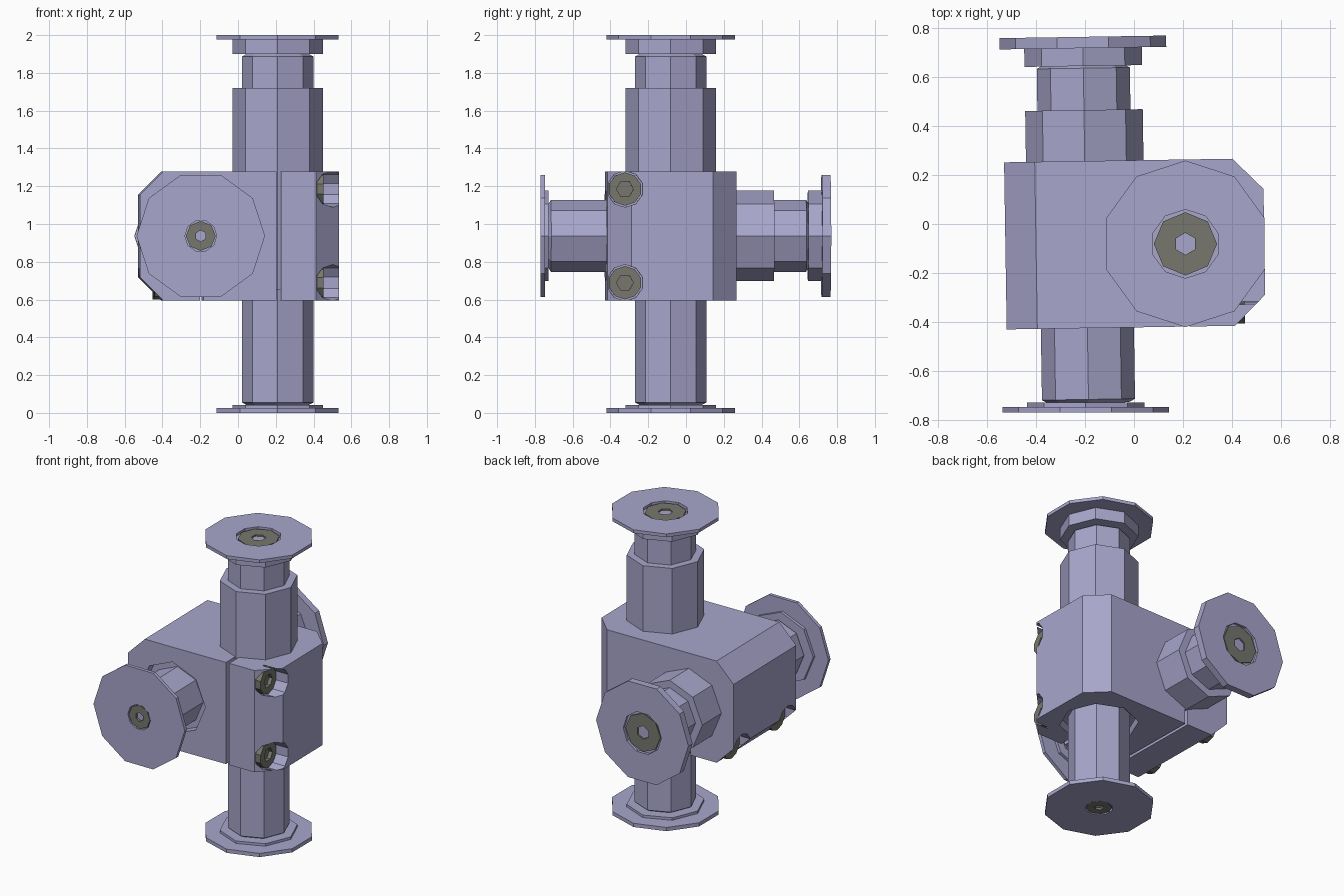
import bpy, bmesh, math
from mathutils import Matrix, Vector

cube = bpy.data.objects.get("Cube")
if cube:
    bpy.data.objects.remove(cube, do_unlink=True)


def material(name, rgb):
    m = bpy.data.materials.new(name)
    m.use_nodes = True
    m.diffuse_color = (*rgb, 1)
    m.node_tree.nodes["Principled BSDF"].inputs["Base Color"].default_value = (*rgb, 1)
    return m


LILAC = material("lilac metal", (0.39, 0.38, 0.60))
GREY = material("dark bolt grey", (0.185, 0.185, 0.155))


def make(name, bm, mat, matrix=Matrix()):
    bmesh.ops.recalc_face_normals(bm, faces=bm.faces)
    bm.transform(matrix)
    mesh = bpy.data.meshes.new(name)
    bm.to_mesh(mesh)
    bm.free()
    mesh.materials.append(mat)
    ob = bpy.data.objects.new(name, mesh)
    bpy.context.collection.objects.link(ob)
    return ob


def lathe(name, profile, sides, matrix, mat=LILAC, phase=0):
    """Faceted solid turned round local z from (radius, height) points."""
    bm = bmesh.new()
    rings = []
    for r, z in profile:
        rings.append([bm.verts.new((r * math.cos(a), r * math.sin(a), z))
                      for a in (phase + 2 * math.pi * i / sides for i in range(sides))])
    for lo, hi in zip(rings, rings[1:]):
        for i in range(sides):
            j = (i + 1) % sides
            bm.faces.new((lo[i], lo[j], hi[j], hi[i]))
    bm.faces.new(rings[0])
    bm.faces.new(rings[-1])
    return make(name, bm, mat, matrix)


def box(name, lo, hi, matrix):
    bm = bmesh.new()
    bmesh.ops.create_cube(bm, size=1)
    lo, hi = Vector(lo), Vector(hi)
    for v in bm.verts:
        v.co = (lo + hi) / 2 + Vector(a * b for a, b in zip(v.co, hi - lo))
    return make(name, bm, LILAC, matrix)


def cut(ob, cutter):
    cutter.hide_render = True
    mod = ob.modifiers.new("cut", "BOOLEAN")
    mod.operation, mod.solver, mod.object = "DIFFERENCE", "EXACT", cutter
    bpy.context.view_layer.objects.active = ob
    bpy.ops.object.modifier_apply(modifier=mod.name)
    bpy.data.objects.remove(cutter, do_unlink=True)


def bolt(name, radius, socket, bottom, top, matrix, sides=8, phase=0):
    """Bolt head facing local +z with a hexagonal socket."""
    head = lathe(name, [(radius, bottom), (radius, top)], sides, matrix, GREY)
    cut(head, lathe("cutter", [(socket, top - 0.025), (socket, top + 0.05)], 6, matrix, GREY, phase))


def tube_assembly(prefix, frame, d, phase, foot_frame=None):
    """Clamped tube with a sleeve and a bolted disc at each end."""
    foot = foot_frame or frame
    up_side_down = Matrix.Rotation(math.pi, 4, "X")
    a, b = d["rod"]
    lathe(prefix + "_rod", [(0.165, a), (0.19, a + 0.014), (0.19, b - 0.014), (0.165, b)], 8, frame)
    for part, base in (("sleeve", frame), ("top_ring", frame), ("foot_ring", foot)):
        lathe(f"{prefix}_{part}", [(0.24, d[part][0]), (0.24, d[part][1])], 8, base)
    # end discs, each with a shallow well for its bolt
    lo, hi = d["top_disc"]
    lathe(prefix + "_top_disc", [(0.34, lo), (0.34, hi), (0.14, hi), (0.14, hi - 0.018)],
          10, frame, phase=phase)
    bolt(prefix + "_top_bolt", 0.129, 0.045, hi - 0.03, hi - 0.008, frame, phase=math.pi / 2)
    lo, hi = d["foot_disc"]
    lathe(prefix + "_foot_disc", [(0.34, hi), (0.34, lo), (0.084, lo), (0.084, lo + 0.018)],
          10, foot, phase=phase)
    bolt(prefix + "_foot_bolt", 0.079, 0.03, -lo - 0.03, -lo - 0.003, foot @ up_side_down,
         phase=math.pi / 2)


CZ, CY = 0.937, -0.081          # heights of the two tube axes
VX, HX = 0.21, -0.197
TILT = Matrix.Rotation(math.radians(0.9), 4, "Z")

# upright tube and crossing tube
upright = Matrix.Translation((VX, CY, 0))
lying = Matrix.Rotation(-math.pi / 2, 4, "X")
crossing = Matrix.Translation((HX, 0, CZ))
tube_assembly("upright", upright, dict(
    rod=(0.042, 1.9), sleeve=(0.65, 1.72), top_ring=(1.9, 1.98), foot_ring=(0.025, 0.042),
    top_disc=(1.978, 2.0), foot_disc=(0.0, 0.025)), math.pi / 2)
tube_assembly("crossing", crossing @ TILT @ lying, dict(
    rod=(-0.73, 0.65), sleeve=(-0.37, 0.465), top_ring=(0.645, 0.718), foot_ring=(-0.747, -0.728),
    top_disc=(0.718, 0.764), foot_disc=(-0.77, -0.747)), 0, crossing @ lying)

# clamp block: chamfered upright edges at one end, chamfered level edges at the other
pivot = Matrix.Translation((0, CY, 0)) @ TILT @ Matrix.Translation((0, -CY, 0))
Y0, Y1, Z0, Z1 = -0.422, 0.26, 0.595, 1.279
block = box("clamp_block", (-0.525, Y0, Z0), (0.532, Y1, Z1), Matrix())
bm = bmesh.new()
bm.from_mesh(block.data)
edges = []
for e in bm.edges:
    p, q = (v.co for v in e.verts)
    if p.x > 0 and q.x > 0 and abs(p.z - q.z) > 0.1 or p.x < 0 and q.x < 0 and abs(p.y - q.y) > 0.1:
        edges.append(e)
bmesh.ops.bevel(bm, geom=edges, offset=0.125, segments=1, affect="EDGES")
bm.to_mesh(block.data)
bm.free()
block.data.transform(pivot)

# recesses round the tubes and the clamping slits
cut(block, lathe("cutter", [(0.242, 0.5), (0.242, 0.66)], 8, upright))
cut(block, lathe("cutter", [(0.242, -0.6), (0.242, -0.36)], 8, crossing @ TILT @ lying))
cut(block, box("cutter", (VX - 0.012, -0.6, 0.5), (VX + 0.012, -0.2, 1.4), pivot))
cut(block, box("cutter", (HX - 0.01, -0.6, 0.5), (HX + 0.01, 0.4, 0.82), pivot))

# counterbored clamping bolts, two on each end of the block
for s in (-1, 1):
    for side, pos, turn in (("upright", (0, -0.33, CZ + s * 0.248), math.pi / 2),
                            ("crossing", (0, CY + s * 0.248, 0.687), -math.pi / 2)):
        m = pivot @ Matrix.Translation(pos) @ Matrix.Rotation(turn, 4, "Y")
        cut(block, lathe("cutter", [(0.096, 0.412), (0.096, 0.7)], 10, m))
        label = "first" if s < 0 else "second"
        bolt(f"{side}_clamp_bolt_{label}", 0.088, 0.045, 0.40, 0.448, m, 10, math.pi / 2)
